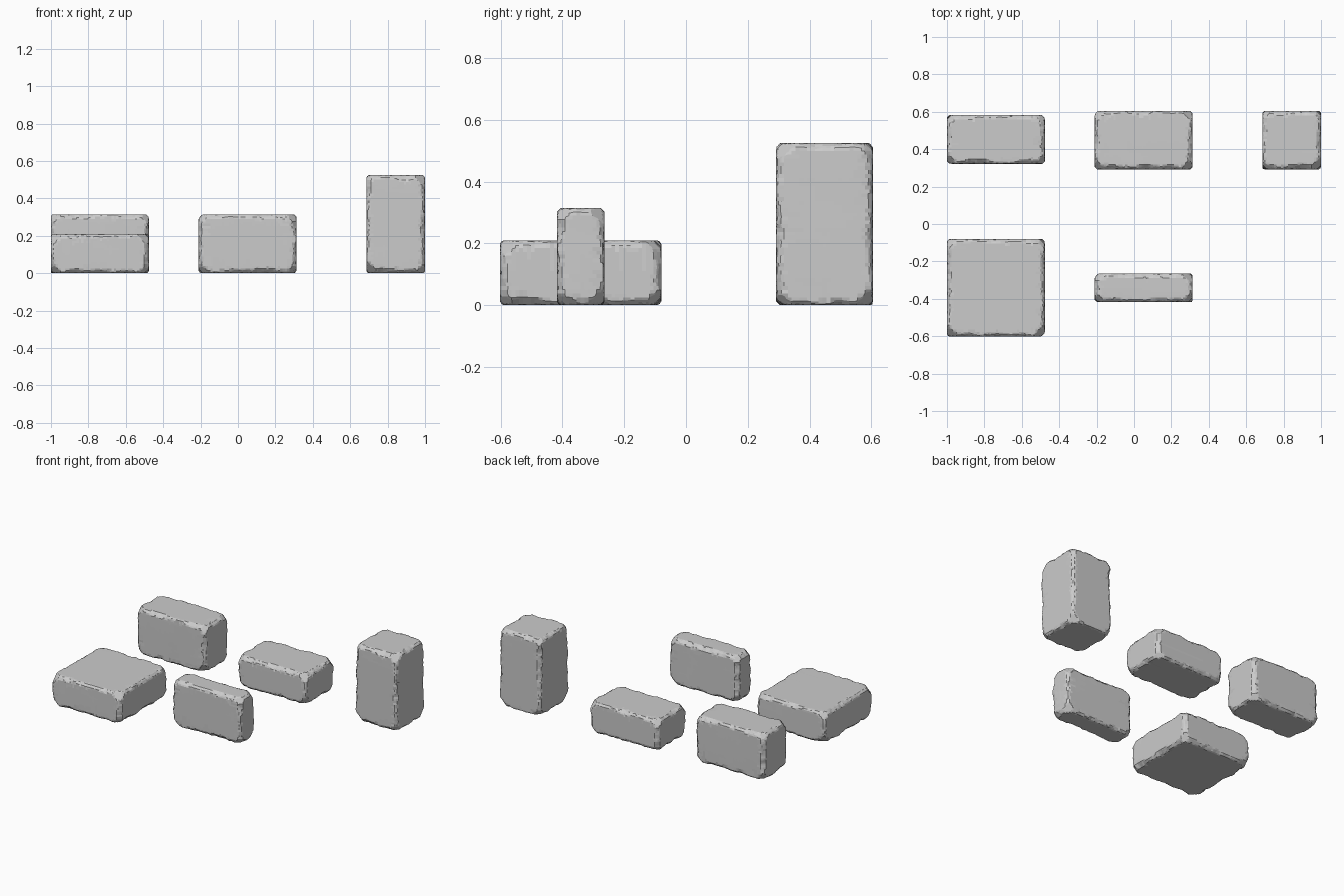
import bpy, bmesh
from mathutils import Vector, noise

if "Cube" in bpy.data.objects:
    bpy.data.objects.remove(bpy.data.objects["Cube"])

STEP = 0.0125   # spacing of the cuts that let the edges be worn


def wear(at, seed):
    # uneven chamfer width along an edge, with a few deeper chips
    p = at + Vector((seed * 7.3, seed * 3.1, seed * 5.7))
    c = 0.017 + 0.016 * noise.noise(p * 13) + 0.008 * noise.noise(p * 37)
    chip = max(0.0, noise.noise(p * 6 + Vector((9, 4, 2))) - 0.35)
    return max(0.002, c + 0.03 * chip)


def stone_block(name, x0, x1, y0, y1, height, seed):
    lo, hi = Vector((x0, y0, 0)), Vector((x1, y1, height))
    size, mid = hi - lo, (lo + hi) / 2
    bm = bmesh.new()
    bmesh.ops.create_cube(bm, size=1)
    for v in bm.verts:
        v.co = Vector(v.co[i] * size[i] for i in range(3))
    # slice into a fine grid
    for axis in range(3):
        n = round(size[axis] / STEP)
        normal = Vector((0, 0, 0))
        normal[axis] = 1
        for k in range(1, n):
            bmesh.ops.bisect_plane(bm, geom=bm.verts[:] + bm.edges[:] + bm.faces[:],
                                   plane_co=normal * (k / n - 0.5) * size[axis],
                                   plane_no=normal)
    # cut worn chamfers on edges and corners
    for v in bm.verts:
        p = v.co.copy()
        sign = [1 if c > 0 else -1 for c in p]
        d = [size[i] / 2 - abs(p[i]) for i in range(3)]
        for a, b in ((0, 1), (1, 2), (0, 2)):
            if d[a] + d[b] < 0.06:
                at = p.copy()
                at[a], at[b] = sign[a] * size[a] / 2, sign[b] * size[b] / 2
                cut = max(0.0, wear(at, seed) - d[a] - d[b]) / 2
                d[a] += cut
                d[b] += cut
        if sum(d) < 0.12:
            corner = Vector(sign[i] * size[i] / 2 for i in range(3))
            k = 0.062 + 0.018 * noise.noise(corner * 9 + Vector((seed, 1, 2)))
            cut = max(0.0, k - sum(d)) / 3
            d = [c + cut for c in d]
        v.co = Vector(sign[i] * (size[i] / 2 - d[i]) for i in range(3))
    # merge the flat areas back into large faces
    bmesh.ops.dissolve_limit(bm, angle_limit=0.005, verts=bm.verts[:], edges=bm.edges[:])
    bmesh.ops.recalc_face_normals(bm, faces=bm.faces[:])
    mesh = bpy.data.meshes.new(name)
    bm.to_mesh(mesh)
    bm.free()
    obj = bpy.data.objects.new(name, mesh)
    obj.location = mid
    bpy.context.collection.objects.link(obj)


# name, x range, y range, height
blocks = [
    ("square_slab", -1.0, -0.477, -0.602, -0.08, 0.21),
    ("narrow_upright_block", -0.21, 0.313, -0.418, -0.264, 0.315),
    ("back_left_block", -1.0, -0.477, 0.322, 0.584, 0.315),
    ("flat_brick", -0.21, 0.313, 0.292, 0.605, 0.21),
    ("tall_block", 0.686, 1.0, 0.292, 0.605, 0.525),
]
for i, block in enumerate(blocks):
    stone_block(*block, seed=i + 1)
